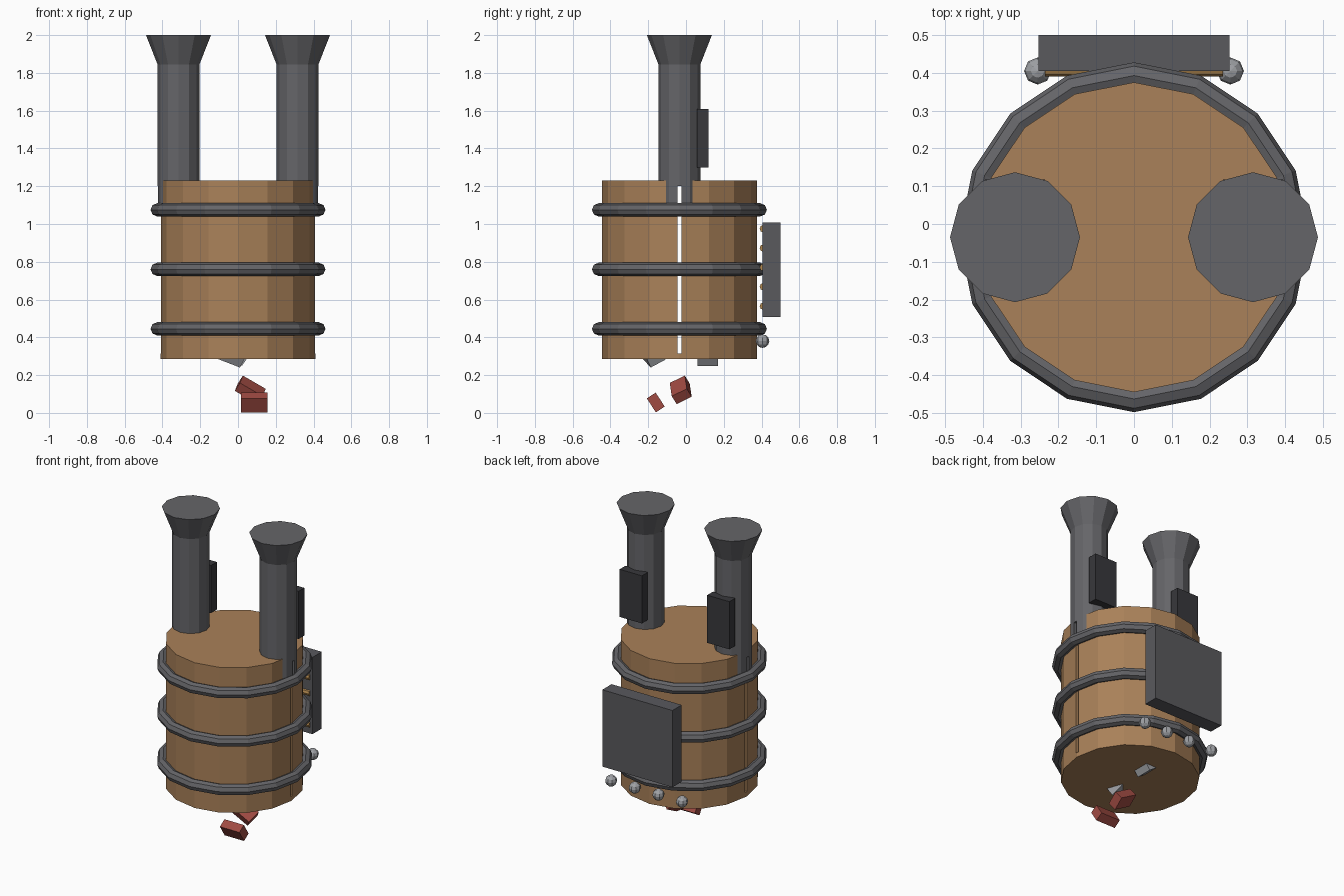
import bpy, bmesh
from math import radians, pi, cos, sin
from mathutils import Matrix, Euler

if "Cube" in bpy.data.objects:
    bpy.data.objects.remove(bpy.data.objects["Cube"])

CY = -0.035  # y of the barrel axis


def mat(name, r, g, b):
    m = bpy.data.materials.new(name)
    m.diffuse_color = (r, g, b, 1)
    m.use_nodes = True
    m.node_tree.nodes["Principled BSDF"].inputs["Base Color"].default_value = m.diffuse_color
    return m


WOOD = mat("wood", 0.40, 0.22, 0.10)
COPPER = mat("copper", 0.45, 0.25, 0.08)
IRON = mat("iron", 0.13, 0.13, 0.14)
STEEL = mat("steel", 0.10, 0.10, 0.11)
BLACK = mat("black", 0.04, 0.04, 0.045)
RED = mat("red", 0.35, 0.07, 0.055)
SILVER = mat("silver", 0.35, 0.36, 0.38)


def add(name, bm, m, loc=(0, 0, 0), rot=(0, 0, 0)):
    bmesh.ops.recalc_face_normals(bm, faces=bm.faces)
    me = bpy.data.meshes.new(name)
    bm.transform(Matrix.Translation(loc) @ Euler([radians(a) for a in rot]).to_matrix().to_4x4())
    bm.to_mesh(me)
    bm.free()
    ob = bpy.data.objects.new(name, me)
    bpy.context.collection.objects.link(ob)
    if m:
        me.materials.append(m)
    return ob


def box(name, size, loc, m, rot=(0, 0, 0)):
    bm = bmesh.new()
    bmesh.ops.create_cube(bm, size=1, matrix=Matrix.Diagonal((*size, 1)))
    return add(name, bm, m, loc, rot)


def lathe(name, profile, n, m, loc, rot=(0, 0, 0), ring=False):
    """Revolve (radius, height) points; capped, or closed on itself if ring."""
    bm = bmesh.new()
    loops = [[bm.verts.new((r * cos(2 * pi * i / n), r * sin(2 * pi * i / n), z)) for i in range(n)]
             for r, z in profile]
    pairs = list(zip(loops, loops[1:]))
    if ring:
        pairs.append((loops[-1], loops[0]))
    else:
        bm.faces.new(loops[0])
        bm.faces.new(loops[-1])
    for a, b in pairs:
        for i in range(n):
            j = (i + 1) % n
            bm.faces.new((a[i], a[j], b[j], b[i]))
    return add(name, bm, m, loc, rot)


# Barrel body
slotted = [lathe("barrel", [(0.41, 0.285), (0.41, 1.23)], 16, WOOD, (0, CY, 0))]

# Barrel hoops
tube = [(0.428 + 0.035 * cos(k * pi / 4), 0.035 * sin(k * pi / 4)) for k in range(8)]
for k, z in enumerate((0.445, 0.76, 1.075)):
    lathe(f"hoop_{k}", tube, 16, IRON, (0, CY, z), ring=True)

# Chimneys with flared tops, and the control boxes behind them
for side, s in (("left", -1), ("right", 1)):
    slotted.append(lathe(f"chimney_{side}", [(0.111, 1.075), (0.111, 1.845), (0.172, 2.0)], 12,
                         IRON, (0.315 * s, CY, 0)))
    box(f"chimney_box_{side}", (0.16, 0.06, 0.31), (0.315 * s, 0.088, 1.453), BLACK)

# Narrow slot running through the sides of the barrel
cutter = box("slot_cutter", (2, 0.02, 0.885), (0, CY, 0.7575), None)
cutter.hide_render = True
for ob in slotted:
    mod = ob.modifiers.new("slot", 'BOOLEAN')
    mod.operation = 'DIFFERENCE'
    mod.solver = 'EXACT'
    mod.object = cutter
    bpy.context.view_layer.objects.active = ob
    bpy.ops.object.modifier_apply(modifier=mod.name)
bpy.data.objects.remove(cutter)

# Back panel with copper bars on its inner side
box("back_panel", (0.505, 0.095, 0.5), (0, 0.4525, 0.758), STEEL)
for k in range(5):
    lathe(f"copper_bar_{k}", [(0.02, -0.235), (0.02, 0.235)], 8, COPPER,
          (0, 0.41, 0.565 + 0.1025 * k), (0, 90, 0))

# Row of knobs below the panel
for k in range(4):
    bm = bmesh.new()
    bmesh.ops.create_uvsphere(bm, u_segments=8, v_segments=6, radius=0.036)
    add(f"knob_{k}", bm, SILVER, (-0.255 + 0.17 * k, 0.405, 0.38))

# Loose bricks and stones under the barrel
box("brick_low", (0.14, 0.056, 0.088), (0.085, -0.16, 0.055), RED, (33, 0, 0))
box("brick_high", (0.14, 0.09, 0.056), (0.065, -0.028, 0.122), RED, (30, 30, 5))
box("stone_front", (0.14, 0.09, 0.056), (-0.045, -0.18, 0.308), SILVER, (30, 20, 20))
box("stone_back", (0.09, 0.11, 0.056), (0, 0.115, 0.298), SILVER, (0, 35, 0))
